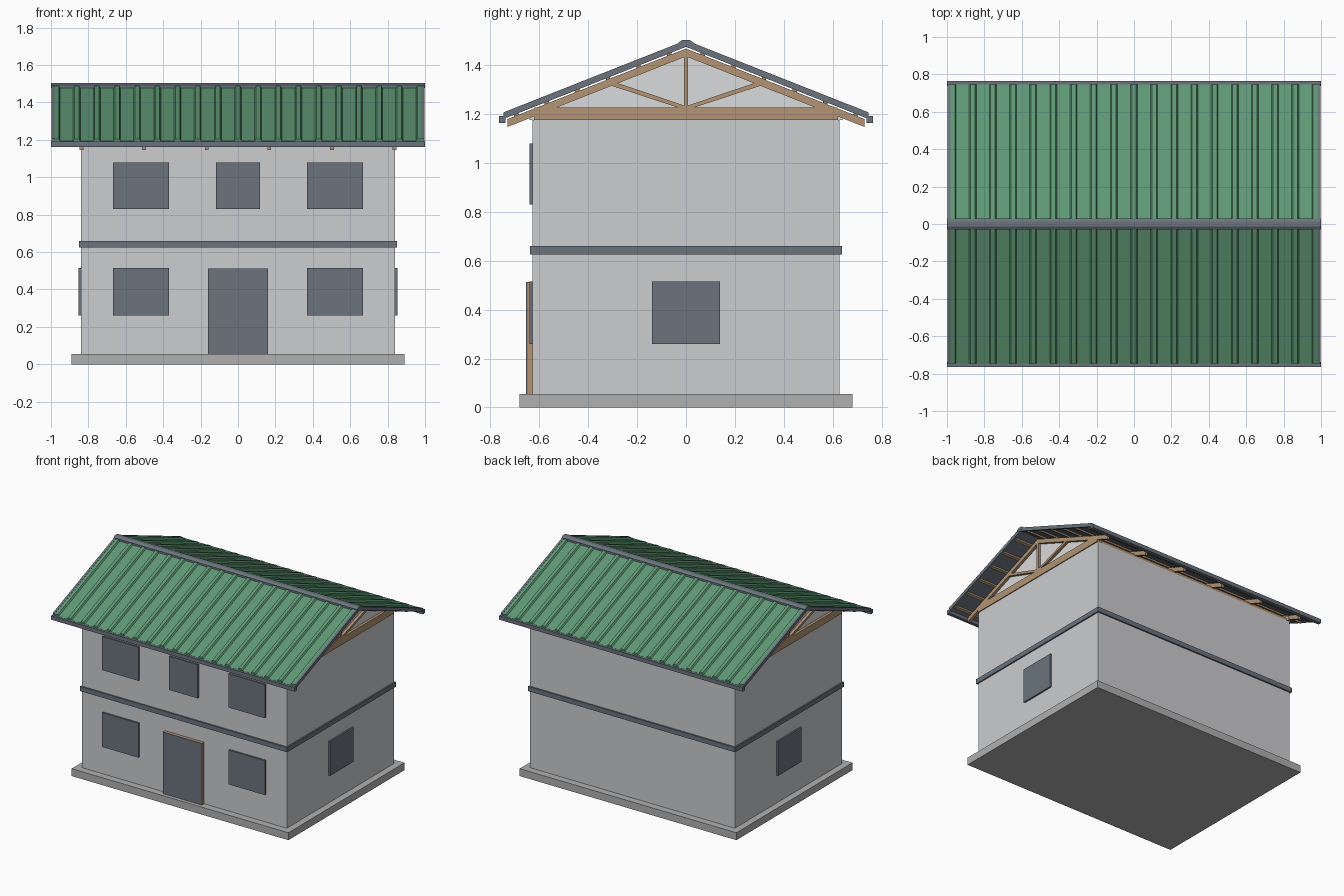
import bpy, bmesh
from mathutils import Vector

cube = bpy.data.objects.get("Cube")
if cube:
    bpy.data.objects.remove(cube, do_unlink=True)


def material(name, r, g, b):
    m = bpy.data.materials.new(name)
    m.use_nodes = True
    col = [((c / 255 + 0.055) / 1.055) ** 2.4 for c in (r, g, b)] + [1.0]
    m.diffuse_color = col
    m.node_tree.nodes["Principled BSDF"].inputs["Base Color"].default_value = col
    return m


WALL = material("wall grey", 204, 205, 207)
GABLE = material("pale gable", 218, 219, 220)
CONCRETE = material("concrete grey", 176, 176, 176)
SLATE = material("slate trim", 107, 116, 125)
TIMBER = material("timber", 178, 148, 116)
GREEN = material("roof green", 94, 152, 116)

SLOPE = 0.395      # roof fall per unit of depth
EAVE = 0.745       # depth of the roof edge


def prism(name, pts, axis, a, b, mat):
    """Extrude a 2D polygon along an axis from a to b."""
    def place(p, t):
        return Vector((t, *p)) if axis == "x" else Vector((p[0], t, p[1]))
    bm = bmesh.new()
    lo = [bm.verts.new(place(p, a)) for p in pts]
    hi = [bm.verts.new(place(p, b)) for p in pts]
    bm.faces.new(lo)
    bm.faces.new(hi[::-1])
    for i in range(len(pts)):
        j = (i + 1) % len(pts)
        bm.faces.new((lo[j], lo[i], hi[i], hi[j]))
    bmesh.ops.recalc_face_normals(bm, faces=bm.faces)
    me = bpy.data.meshes.new(name)
    bm.to_mesh(me)
    bm.free()
    ob = bpy.data.objects.new(name, me)
    me.materials.append(mat)
    bpy.context.collection.objects.link(ob)
    return ob


def box(name, x, y, z, mat):
    return prism(name, [(y[0], z[0]), (y[1], z[0]), (y[1], z[1]), (y[0], z[1])],
                 "x", x[0], x[1], mat)


def sloped(name, side, y0, y1, low, high, x0, x1, mat):
    """Bar following the roof pitch; low and high are heights at the ridge line."""
    pts = [(side * y, h - SLOPE * y) for y, h in
           ((y0, low), (y1, low), (y1, high), (y0, high))]
    return prism(name, pts, "x", x0, x1, mat)


# Slab, walls and floor band
box("base_slab", (-0.89, 0.89), (-0.68, 0.68), (0, 0.055), CONCRETE)
box("walls", (-0.84, 0.84), (-0.627, 0.627), (0.055, 1.175), WALL)
box("floor_band", (-0.85, 0.85), (-0.638, 0.638), (0.625, 0.66), SLATE)

# Windows and door
for z, row in (((0.26, 0.515), "lower"), ((0.83, 1.08), "upper")):
    for s in (-1, 1):
        box(row + "_front_window", sorted((s * 0.37, s * 0.668)), (-0.64, -0.62), z, SLATE)
box("upper_middle_window", (-0.117, 0.117), (-0.64, -0.62), (0.83, 1.08), SLATE)
for s in (-1, 1):
    box("side_window", sorted((s * 0.83, s * 0.852)), (-0.138, 0.138), (0.26, 0.515), SLATE)
box("door_frame", (-0.16, 0.16), (-0.648, -0.62), (0.055, 0.512), TIMBER)
box("door_panel", (-0.16, 0.16), (-0.653, -0.648), (0.055, 0.512), SLATE)

# Gable panels and wall plates
for s in (-1, 1):
    prism("gable_panel", [(-0.64, 1.175), (0.64, 1.175), (0.64, 1.2), (0, 1.453), (-0.64, 1.2)],
          "x", s * 0.815, s * 0.825, GABLE)
    box("wall_plate", (-0.845, 0.845), sorted((s * 0.58, s * 0.622)), (1.175, 1.197), TIMBER)

# Roof trusses
for i in range(6):
    x = -0.837 + i * 0.3348
    x0, x1 = x - 0.01, x + 0.01
    box("bottom_chord", (x0, x1), (-0.62, 0.62), (1.195, 1.227), TIMBER)
    box("king_post", (x0, x1), (-0.008, 0.008), (1.22, 1.445), TIMBER)
    for s in (-1, 1):
        sloped("rafter", s, 0, 0.73, 1.435, 1.467, x0, x1, TIMBER)
        prism("truss_brace", [(0, 1.215), (s * 0.31, 1.317), (s * 0.3, 1.333), (0, 1.232)],
              "x", x0, x1, TIMBER)
# End trusses rest on the gable wall heads
for s in (-1, 1):
    box("end_plate", sorted((s * 0.825, s * 0.847)), (-0.622, 0.622), (1.175, 1.2), TIMBER)

# Corrugated sheet profile: a flat underside with raised ribs on top
PITCH, RIBS = 0.1078, 19
profile = [(-0.99, 1.478), (-0.99, 1.487)]
for k in range(RIBS):
    c = (k - (RIBS - 1) / 2) * PITCH
    for dx, h in ((-0.019, 0), (-0.012, 0.012), (0.012, 0.012), (0.019, 0)):
        profile.append((c + dx, 1.487 + h))
profile += [(0.99, 1.487), (0.99, 1.478)]

for s in (-1, 1):
    sheet = prism("roof_sheet", profile, "y", 0, s * EAVE, GREEN)
    sheet.data.materials.append(SLATE)
    for v in sheet.data.vertices:
        v.co.z -= SLOPE * abs(v.co.y)
    for p in sheet.data.polygons:
        p.material_index = 1 if p.normal.z < -0.5 else 0
    # Purlins between rafters and sheet
    for k in range(6):
        y = 0.06 + k * 0.125
        sloped("purlin", s, y, y + 0.018, 1.466, 1.479, -0.985, 0.985, TIMBER)
    # Eave and rake trim
    box("eave_fascia", (-1, 1), sorted((s * 0.738, s * 0.764)), (1.163, 1.192), SLATE)
    for e in (-1, 1):
        sloped("rake_trim", s, 0, EAVE, 1.474, 1.501, e * 0.982, e * 0.998, SLATE)

# Ridge cap
prism("ridge_cap", [(-0.03, 1.478), (-0.03, 1.492), (-0.014, 1.503), (0.014, 1.503),
                    (0.03, 1.492), (0.03, 1.478), (0, 1.484)], "x", -1, 1, SLATE)
